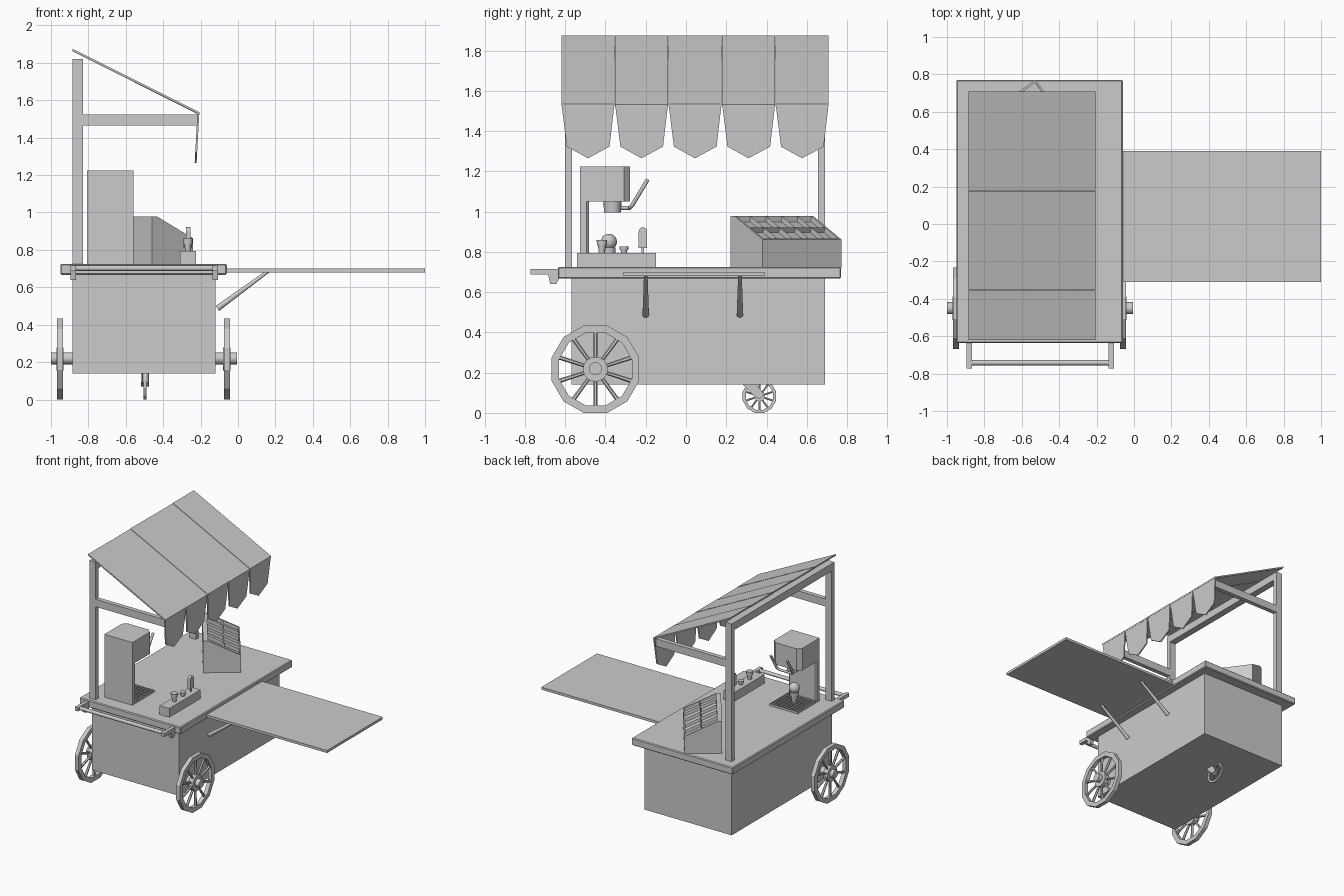
import bpy, bmesh, math
from mathutils import Vector, Matrix

if "Cube" in bpy.data.objects:
    bpy.data.objects.remove(bpy.data.objects["Cube"])


def finish(name, bm, smooth=False):
    bmesh.ops.recalc_face_normals(bm, faces=bm.faces)
    me = bpy.data.meshes.new(name)
    bm.to_mesh(me)
    bm.free()
    ob = bpy.data.objects.new(name, me)
    bpy.context.collection.objects.link(ob)
    if smooth:
        bpy.ops.object.select_all(action='DESELECT')
        ob.select_set(True)
        bpy.context.view_layer.objects.active = ob
        bpy.ops.object.shade_smooth_by_angle(angle=math.radians(40))
    return ob


def box(name, x0, x1, y0, y1, z0, z1, bevel=0):
    bm = bmesh.new()
    m = Matrix.Translation(((x0 + x1) / 2, (y0 + y1) / 2, (z0 + z1) / 2)) @ \
        Matrix.Diagonal((x1 - x0, y1 - y0, z1 - z0, 1))
    bmesh.ops.create_cube(bm, size=1, matrix=m)
    if bevel:
        bmesh.ops.bevel(bm, geom=bm.edges[:], offset=bevel, segments=1, affect='EDGES')
    return finish(name, bm)


def extrude(name, pts, vec):
    """Extrude a closed 3D outline along vec."""
    bm = bmesh.new()
    f = bm.faces.new([bm.verts.new(p) for p in pts])
    r = bmesh.ops.extrude_face_region(bm, geom=[f], use_keep_orig=True)
    bmesh.ops.translate(bm, vec=vec, verts=[g for g in r['geom'] if isinstance(g, bmesh.types.BMVert)])
    return finish(name, bm)


def add_rod(bm, a, b, r1, r2, n=8):
    a, b = Vector(a), Vector(b)
    m = Matrix.Translation((a + b) / 2) @ (b - a).to_track_quat('Z', 'Y').to_matrix().to_4x4()
    bmesh.ops.create_cone(bm, cap_ends=True, segments=n, radius1=r1, radius2=r2,
                          depth=(b - a).length, matrix=m)


def rod(name, a, b, r1, r2=None, n=12):
    bm = bmesh.new()
    add_rod(bm, a, b, r1, r1 if r2 is None else r2, n)
    return finish(name, bm, True)


def tube(name, pts, r):
    cu = bpy.data.curves.new(name, 'CURVE')
    cu.dimensions = '3D'
    cu.bevel_depth = r
    cu.bevel_resolution = 2
    cu.use_fill_caps = True
    s = cu.splines.new('POLY')
    s.points.add(len(pts) - 1)
    for p, co in zip(s.points, pts):
        p.co = (*co, 1)
    ob = bpy.data.objects.new(name, cu)
    bpy.context.collection.objects.link(ob)
    return ob


def recessed(name, p, u, v, nu, nv, rim, depth):
    """Thin panel divided into sunken compartments."""
    bm = bmesh.new()
    p, u, v = Vector(p), Vector(u), Vector(v)
    g = [[bm.verts.new(p + u * (i / nu) + v * (j / nv)) for j in range(nv + 1)] for i in range(nu + 1)]
    fs = [bm.faces.new((g[i][j], g[i + 1][j], g[i + 1][j + 1], g[i][j + 1]))
          for i in range(nu) for j in range(nv)]
    bmesh.ops.inset_individual(bm, faces=fs, thickness=rim)
    down = -u.cross(v).normalized() * depth
    for f in fs:
        ex = bmesh.ops.extrude_discrete_faces(bm, faces=[f])['faces'][0]
        bmesh.ops.translate(bm, vec=down, verts=ex.verts[:])
    me = bpy.data.meshes.new(name)
    bm.to_mesh(me)
    bm.free()
    bpy.context.collection.objects.link(bpy.data.objects.new(name, me))


def wheel(name, x, y, z, R, r, hub, w, spoke):
    bm = bmesh.new()
    rings = []
    for i in range(12):
        a = math.radians(15 + 30 * i)
        rings.append([bm.verts.new((x + dx, y + q * math.cos(a), z + q * math.sin(a)))
                      for q, dx in ((R, -w / 2), (R, w / 2), (r, w / 2), (r, -w / 2))])
    for i in range(12):
        for k in range(4):
            A, B = rings[i], rings[(i + 1) % 12]
            bm.faces.new((A[k], A[(k + 1) % 4], B[(k + 1) % 4], B[k]))
    for i in range(10):
        a = math.radians(36 * i + 18)
        d = Vector((0, math.cos(a), math.sin(a)))
        c = Vector((x, y, z))
        add_rod(bm, c + d * hub * .8, c + d * (r + .004), spoke * .8, spoke, 6)
    add_rod(bm, (x - w * .6, y, z), (x + w * .6, y, z), hub, hub, 16)
    finish(name, bm)


# cart body and counter
box("cart_body", -.885, -.12, -.57, .69, .14, .67)
box("counter_top", -.95, -.06, -.637, .77, .667, .725, .006)

# wheels and axle
for n, x in (("left", -.952), ("right", -.06)):
    wheel(n + "_wheel", x, -.45, .217, .225, .187, .062, .032, .011)
rod("axle", (-1, -.45, .22), (-.005, -.45, .22), .032, n=16)
wheel("caster_wheel", -.497, .365, .083, .086, .07, .026, .014, .005)
for n, x in (("left", -.517), ("right", -.485)):
    extrude(n + "_caster_fork", [(x, .28, .142), (x, .35, .142), (x, .39, .09), (x, .365, .07), (x, .345, .078)],
            (.008, 0, 0))
rod("caster_pin", (-.518, .365, .083), (-.476, .365, .083), .012)

# push handle
rod("push_bar", (-.88, -.742, .702), (-.117, -.742, .702), .014)
for n, x in (("left", -.895), ("right", -.135)):
    extrude(n + "_handle_arm", [(x, -.63, .716), (x, -.772, .716), (x, -.772, .688), (x, -.685, .688),
                                (x, -.675, .64), (x, -.645, .64), (x, -.63, .67)], (.028, 0, 0))

# fold-out table with braces
box("side_table", -.06, 1, -.31, .39, .68, .7)
for n, y in (("front", -.2), ("back", .268)):
    rod(n + "_table_brace", (-.11, y, .487), (.16, y, .685), .016, .009)

# awning frame
for n, y in (("front", -.602), ("back", .655)):
    box(n + "_post", -.885, -.83, y, y + .035, .72, 1.82)
    box(n + "_awning_arm", -.83, -.215, y, y + .035, 1.465, 1.525)
box("awning_rear_beam", -.885, -.83, -.57, .655, 1.76, 1.82)

# striped awning: five sloped panels, each with a hanging flap
for i in range(5):
    y0 = -.62 + .266 * i
    dz = .002 * (i % 2)
    extrude(f"awning_panel_{i}", [(-.885, y0 + .001, 1.876 - dz), (-.205, y0 + .001, 1.535 - dz),
                                  (-.205, y0 + .001, 1.523 - dz), (-.885, y0 + .001, 1.864 - dz)], (0, .264, 0))
    flap = [(.002, 1.53), (.264, 1.53), (.24, 1.323), (.133, 1.265), (.028, 1.323)]
    extrude(f"awning_flap_{i}", [(-.207 - (1.53 - z) * .055, y0 + y, z) for y, z in flap], (-.01, 0, 0))

# soft-serve machine
def rounded(name, y0, y1, z0, z1, c):
    x0, x1 = -.807, -.56
    extrude(name, [(x0, y0, z0), (x1, y0, z0), (x1, y1 - c, z0), (x1 - c, y1, z0),
                   (x0 + c, y1, z0), (x0, y1 - c, z0)], (0, 0, z1 - z0))

rounded("machine_column", -.527, -.483, .72, 1.05, .012)
rounded("machine_head", -.527, -.279, 1.05, 1.224, .03)
rod("machine_nozzle", (-.684, -.365, .995), (-.684, -.365, 1.055), .042, .046, 16)
tube("lever_stem", [(-.684, -.36, 1.018), (-.684, -.28, 1.018)], .01)
tube("lever_handle", [(-.755, -.19, 1.16), (-.755, -.265, 1.035), (-.74, -.28, 1.018), (-.628, -.28, 1.018),
                      (-.613, -.265, 1.035), (-.613, -.19, 1.16)], .01)
box("drip_tray", -.807, -.56, -.483, -.25, .72, .732)
recessed("drip_grate", (-.802, -.478, .742), (.237, 0, 0), (0, .223, 0), 8, 8, .006, .009)
for n, b in (("left", (-.807, -.802, -.483, -.25)), ("right", (-.565, -.56, -.483, -.25)),
             ("back", (-.802, -.565, -.483, -.478)), ("front", (-.802, -.565, -.255, -.25))):
    box("drip_tray_rim_" + n, *b, .732, .742)


def cone(name, x, y, z, h, r):
    rod(name + "_base", (x, y, z), (x, y, z + h * .6), r * .55, r * .75)
    rod(name + "_rim", (x, y, z + h * .6), (x, y, z + h), r * .95, r)


# ice cream under the nozzle
cone("wafer_cone", -.684, -.383, .742, .08, .034)
bm = bmesh.new()
bmesh.ops.create_uvsphere(bm, u_segments=16, v_segments=10, radius=.04, matrix=Matrix.Translation((-.684, -.383, .85)))
finish("ice_cream_scoop", bm, True)

# serving rack with cups and an ice lolly
box("serving_rack", -.31, -.225, -.542, -.15, .72, .795)
cone("tall_cup", -.268, -.418, .79, .07, .026)
cone("short_cup", -.268, -.308, .79, .036, .023)
arc = [(.021 * math.cos(a), .9 + .022 * math.sin(a)) for a in [math.pi * k / 8 for k in range(9)]]
extrude("ice_lolly", [(-.278, -.214 + y, z) for y, z in [(-.021, .82), (.021, .82)] + arc], (.024, 0, 0))
box("lolly_stick", -.27, -.262, -.22, -.208, .79, .825)

# angled topping display turned towards the corner
c0 = Vector((-.46, .22, 0))
d = Vector((.807, .59, 0))
w = Vector((-.59, .807, 0)) * .485
P = lambda s, z: c0 + d * s + Vector((0, 0, z))
extrude("topping_display_base", [P(0, .72), P(.272, .72), P(.272, .835), P(.035, .945), P(0, .945)], w)
for n, off in (("near", 0), ("far", .975)):
    extrude(n + "_display_side", [P(0, .94) + w * off, P(.035, .94) + w * off, P(.272, .83) + w * off,
                                  P(.272, .862) + w * off, P(.035, .978) + w * off, P(0, .978) + w * off], w * .025)
extrude("display_top_ledge", [P(0, .94), P(.035, .94), P(.035, .978), P(0, .978)], w)
extrude("display_front_lip", [P(.262, .83), P(.272, .83), P(.272, .862), P(.262, .866)], w)
recessed("topping_compartments", P(.035, .978), P(.272, .862) - P(.035, .978), w, 2, 5, .009, .026)
